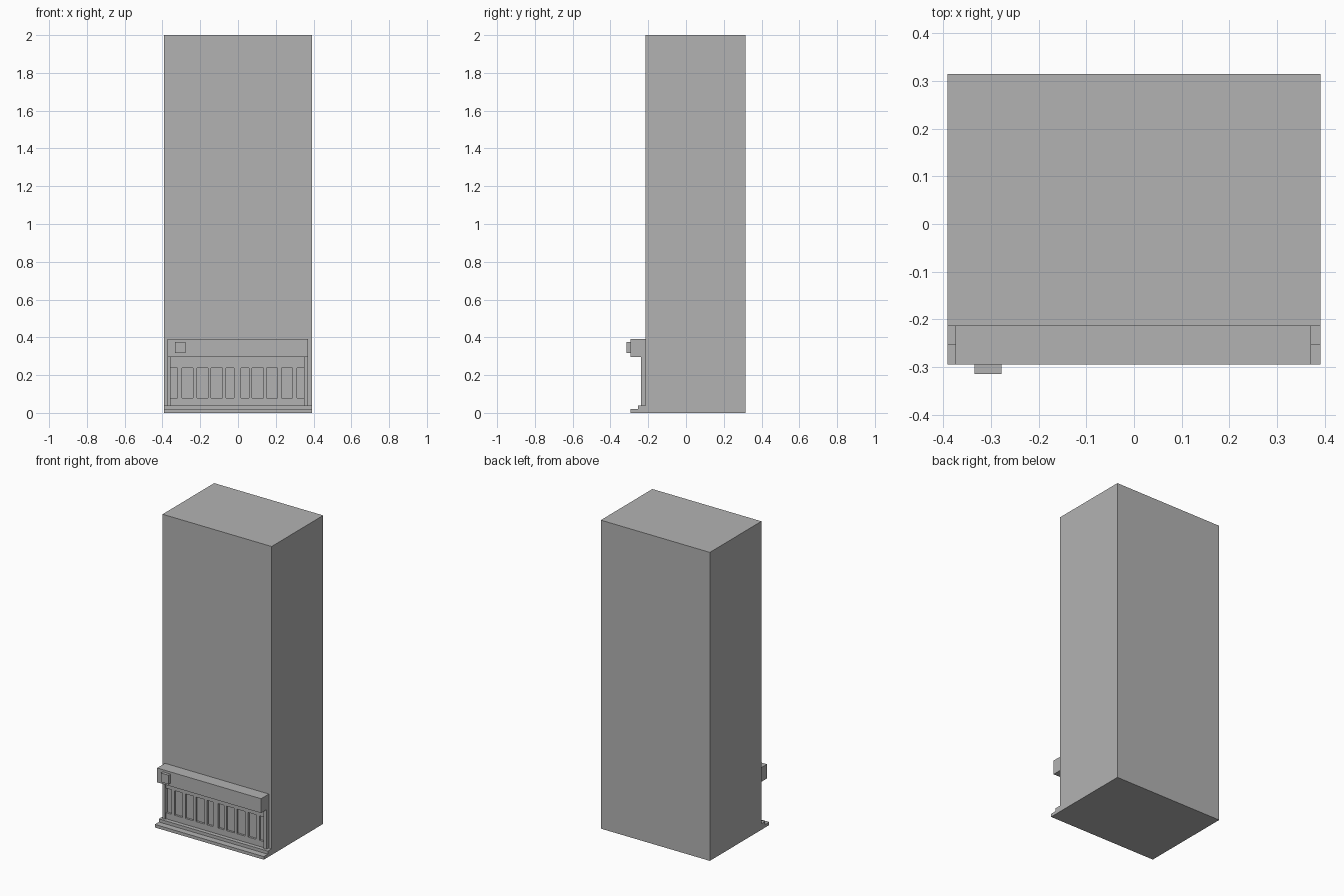
import bpy
import bmesh
from mathutils import Vector

cube = bpy.data.objects.get("Cube")
if cube:
    bpy.data.objects.remove(cube, do_unlink=True)

grey = bpy.data.materials.new("plain_grey")
grey.use_nodes = True
colour = (0.45, 0.45, 0.45, 1)
grey.diffuse_color = colour
grey.node_tree.nodes["Principled BSDF"].inputs["Base Color"].default_value = colour


def add_object(name, bm):
    mesh = bpy.data.meshes.new(name)
    bm.to_mesh(mesh)
    bm.free()
    mesh.materials.append(grey)
    obj = bpy.data.objects.new(name, mesh)
    bpy.context.collection.objects.link(obj)
    return obj


def box(name, x, y, z):
    """Box spanning the given (low, high) range on each axis."""
    low, high = map(Vector, zip(x, y, z))
    bm = bmesh.new()
    bmesh.ops.create_cube(bm, size=1)
    bmesh.ops.scale(bm, vec=high - low, verts=bm.verts)
    bmesh.ops.translate(bm, vec=(low + high) / 2, verts=bm.verts)
    return add_object(name, bm)


WALL = -0.214
HALF = 0.391
LEFT, RIGHT = -0.374, 0.371
INNER_LEFT, INNER_RIGHT = -0.357, 0.35

# Tower block
box("tower", (-HALF, HALF), (WALL, 0.314), (0, 2))

# Two entrance steps
box("lower_step", (-HALF, HALF), (-0.294, WALL), (0, 0.02))
box("upper_step", (-HALF, HALF), (-0.253, WALL), (0.02, 0.04))

# Fascia and the small projecting plaque
box("fascia", (LEFT, RIGHT), (-0.294, WALL), (0.297, 0.39))
box("plaque", (-0.334, -0.278), (-0.314, -0.294), (0.317, 0.376))

# End pilasters
box("right_pilaster", (LEFT, INNER_LEFT), (-0.237, WALL), (0.04, 0.297))
box("left_pilaster", (INNER_RIGHT, RIGHT), (-0.237, WALL), (0.04, 0.297))

# Shopfront panel with a row of window openings
windows = [(INNER_LEFT, -0.319), (-0.297, -0.239), (-0.218, -0.159),
           (-0.143, -0.082), (-0.063, -0.02), (0.016, 0.057),
           (0.075, 0.135), (0.151, 0.21), (0.231, 0.289),
           (0.312, INNER_RIGHT)]
xs = [x for pair in windows for x in pair]
zs = [0.04, 0.079, 0.238, 0.297]
bm = bmesh.new()
grid = [[bm.verts.new((x, -0.227, z)) for z in zs] for x in xs]
for i in range(len(xs) - 1):
    for j in range(3):
        if j == 1 and i % 2 == 0:
            continue
        bm.faces.new((grid[i][j], grid[i + 1][j],
                      grid[i + 1][j + 1], grid[i][j + 1]))
panel = add_object("window_panel", bm)
solid = panel.modifiers.new("thickness", 'SOLIDIFY')
solid.thickness = 0.013
solid.offset = -1
